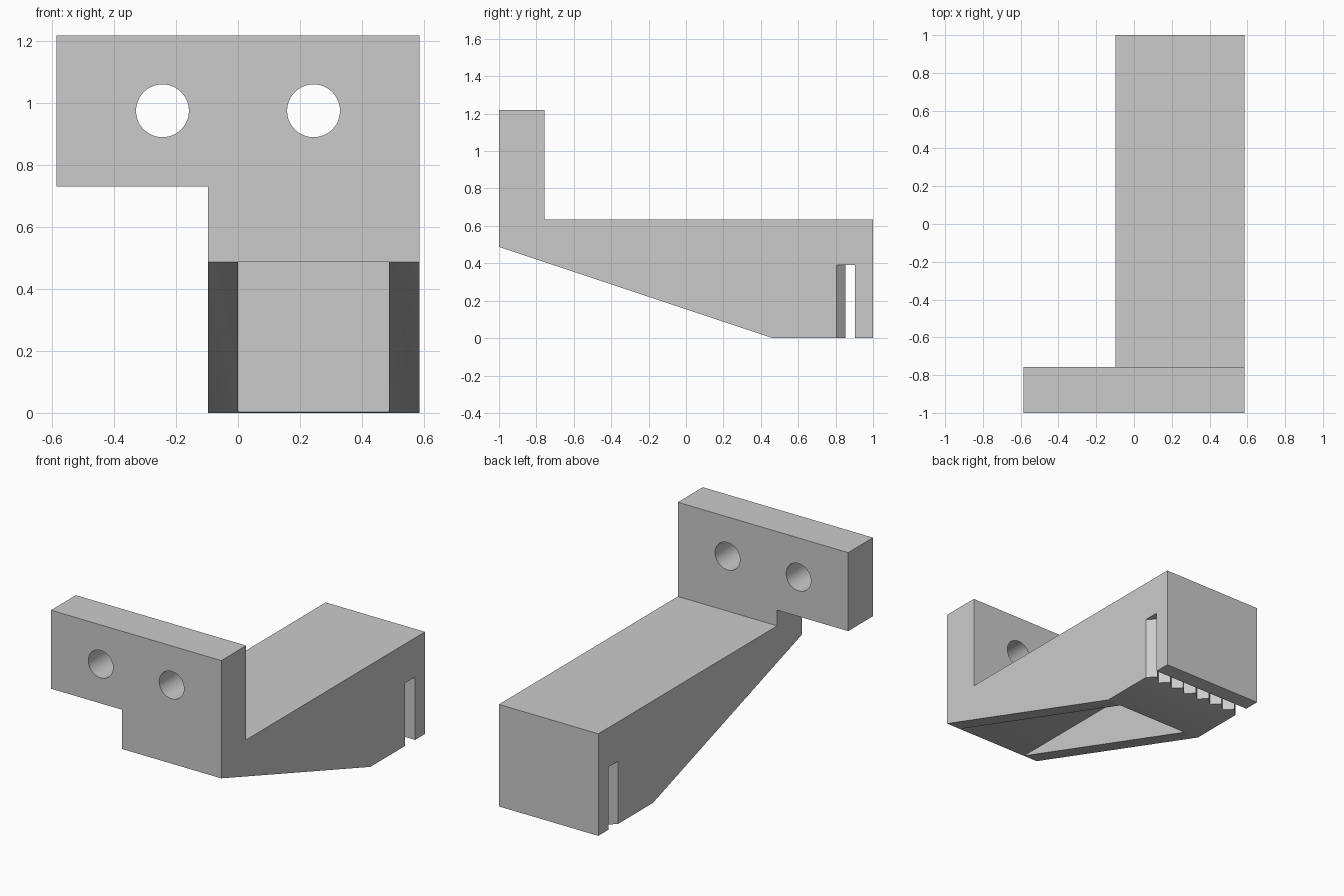
import bpy, bmesh, math
from mathutils import Vector

cube = bpy.data.objects.get("Cube")
if cube:
    bpy.data.objects.remove(cube, do_unlink=True)

MM = 2 / 41            # one drawing unit
LEFT, RIGHT = 12 * MM, -12 * MM
BODY_RIGHT = -2 * MM
HEIGHT = 25 * MM

grey = bpy.data.materials.new("light grey plastic")
grey.use_nodes = True
color = (0.6, 0.6, 0.6, 1)
grey.diffuse_color = color
grey.node_tree.nodes["Principled BSDF"].inputs["Base Color"].default_value = color


def prism(name, points, direction):
    """Extrude a closed outline of 3D points along a direction."""
    bm = bmesh.new()
    face = bm.faces.new([bm.verts.new(p) for p in points])
    new = bmesh.ops.extrude_face_region(bm, geom=[face])["geom"]
    verts = [v for v in new if isinstance(v, bmesh.types.BMVert)]
    bmesh.ops.translate(bm, verts=verts, vec=Vector(direction))
    bmesh.ops.recalc_face_normals(bm, faces=bm.faces)
    mesh = bpy.data.meshes.new(name)
    bm.to_mesh(mesh)
    bm.free()
    mesh.materials.append(grey)
    obj = bpy.data.objects.new(name, mesh)
    bpy.context.collection.objects.link(obj)
    return obj


def box(name, x0, x1, y0, y1, z0, z1):
    outline = [(x0, y0, z0), (x1, y0, z0), (x1, y1, z0), (x0, y1, z0)]
    return prism(name, outline, (0, 0, z1 - z0))


def cut(target, cutter):
    cutter.hide_render = True
    mod = target.modifiers.new(cutter.name, "BOOLEAN")
    mod.operation, mod.solver, mod.object = "DIFFERENCE", "EXACT", cutter
    bpy.ops.object.select_all(action="DESELECT")
    bpy.context.view_layer.objects.active = target
    target.select_set(True)
    bpy.ops.object.modifier_apply(modifier=mod.name)
    bpy.data.objects.remove(cutter, do_unlink=True)


# Side profile with upright mounting plate, arm and sloped underside
top, plate_back = 13 * MM, -1 + 5 * MM
profile = [(-1, 10 * MM), (-1 + 30 * MM, 0), (1, 0), (1, top),
           (plate_back, top), (plate_back, HEIGHT), (-1, HEIGHT)]
bracket = prism("belt_bracket", [(RIGHT, y, z) for y, z in profile],
                (LEFT - RIGHT, 0, 0))

# Narrow the arm, leaving the plate overhanging on one side
cut(bracket, box("arm_side_cut", -1, BODY_RIGHT, -2, 2, -1, 15 * MM))

# Pocket in the sloped underside
cut(bracket, box("underside_pocket", 0, 10 * MM, -2, 0.456, -1, 9.99 * MM))

# Round mounting holes
for side in (-1, 1):
    ring = [(side * 5 * MM + 1.75 * MM * math.cos(a), -2, 20 * MM + 1.75 * MM * math.sin(a))
            for a in (math.tau * i / 48 for i in range(48))]
    cut(bracket, prism("mounting_hole", ring, (0, 2, 0)))

# Belt slot with a zigzag toothed front wall, running past both sides
valley, peak, slot_back = 1 - 4 * MM, 1 - 3 * MM, 1 - 2 * MM
outline = [(LEFT + (1 - i) * MM, peak if i % 2 == 0 else valley, -1) for i in range(17)]
outline += [(BODY_RIGHT - MM, slot_back, -1), (LEFT + MM, slot_back, -1)]
cut(bracket, prism("belt_slot", outline, (0, 0, 1 + 8 * MM)))

# Smooth hole walls, sharp edges elsewhere
bracket.select_set(True)
bpy.context.view_layer.objects.active = bracket
bpy.ops.object.shade_smooth_by_angle(angle=math.radians(30))
